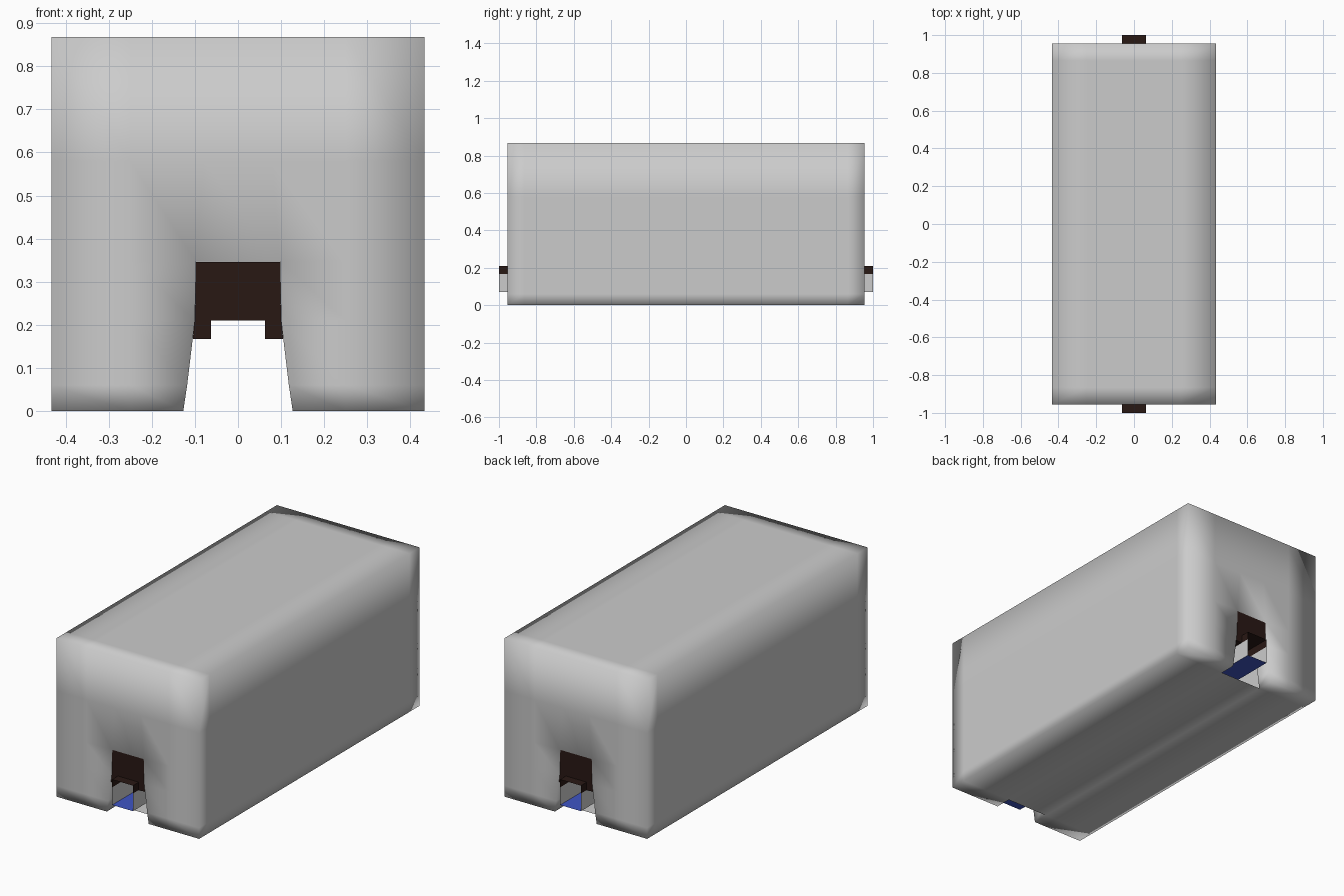
import bpy, bmesh

if "Cube" in bpy.data.objects:
    bpy.data.objects.remove(bpy.data.objects["Cube"])


def material(name, rgb):
    m = bpy.data.materials.new(name)
    m.diffuse_color = (*rgb, 1)
    m.use_nodes = True
    m.node_tree.nodes["Principled BSDF"].inputs["Base Color"].default_value = m.diffuse_color
    return m


brown = material("dark_brown", (0.022, 0.009, 0.007))
blue = material("blue", (0.05, 0.09, 0.55))


def add_object(name, bm, mat=None, smooth=False):
    me = bpy.data.meshes.new(name)
    for f in bm.faces:
        f.smooth = smooth
    bm.to_mesh(me)
    bm.free()
    ob = bpy.data.objects.new(name, me)
    bpy.context.collection.objects.link(ob)
    if mat:
        me.materials.append(mat)
    return ob


def strip(name, pts, half_len, mat=None, closed=False):
    """Extrude an x-z profile along y; closed profiles get end caps."""
    bm = bmesh.new()
    a = [bm.verts.new((x, -half_len, z)) for x, z in pts]
    b = [bm.verts.new((x, half_len, z)) for x, z in pts]
    n = len(pts)
    for i in range(n if closed else n - 1):
        j = (i + 1) % n
        bm.faces.new((a[i], a[j], b[j], b[i]))
    if closed:
        bm.faces.new(a)
        bm.faces.new(b[::-1])
        bmesh.ops.recalc_face_normals(bm, faces=bm.faces)
        bmesh.ops.triangulate(bm, faces=[f for f in bm.faces if len(f.verts) > 4])
    return add_object(name, bm, mat)


# body: hollow softly shaded block made from a cell grid, with a notch in each end
ys = [-0.955, -0.865, 0.865, 0.955]
zs = [0, 0.06, 0.21, 0.347, 0.58, 0.868]
notch = [0.127, 0.118, 0.100, 0.097, 0.08, 0.09]
bm = bmesh.new()
cache = {}


def vert(i, j, k):
    if (i, j, k) not in cache:
        n = notch[k]
        x = [-0.433, -0.25, -n, n, 0.25, 0.433][i]
        cache[i, j, k] = bm.verts.new((x, ys[j], zs[k]))
    return cache[i, j, k]


def in_notch(i, k):
    return i == 2 and 0 <= k < 3


def solid(i, j, k):
    inside = 0 <= i < 5 and 0 <= j < 3 and 0 <= k < 5
    return inside and not (in_notch(i, k) and j != 1)


for i in range(5):
    for j in range(3):
        for k in range(5):
            if not solid(i, j, k):
                continue
            for axis in range(3):
                for side in (0, 1):
                    nb = [i, j, k]
                    nb[axis] += 2 * side - 1
                    if solid(*nb) or (axis == 1 and in_notch(i, k)):
                        continue
                    quad = []
                    for p, q in ((0, 0), (1, 0), (1, 1), (0, 1)):
                        c = [i, j, k]
                        c[axis] += side
                        c[(axis + 1) % 3] += p
                        c[(axis + 2) % 3] += q
                        quad.append(vert(*c))
                    bm.faces.new(quad if side else quad[::-1])
add_object("body", bm, smooth=True)

# brown lintel filling the top of the passage
strip("passage_lintel",
      [(-0.105, 0.167), (-0.100, 0.21), (-0.097, 0.346), (0.097, 0.346),
       (0.100, 0.21), (0.105, 0.167), (0.063, 0.167), (0.063, 0.21),
       (-0.063, 0.21), (-0.063, 0.167)], 0.95, brown, closed=True)

# thin channel running through both ends
strip("channel_cover", [(-0.063, 0.167), (-0.063, 0.21), (0.063, 0.21), (0.063, 0.167)], 1.0, brown)
for label, s in (("left", -1), ("right", 1)):
    strip("channel_side_" + label, [(s * 0.063, 0.07), (s * 0.063, 0.167)][::-s], 1.0)
strip("channel_floor", [(0.063, 0.07), (-0.063, 0.07)][::-1], 1.0, blue)
